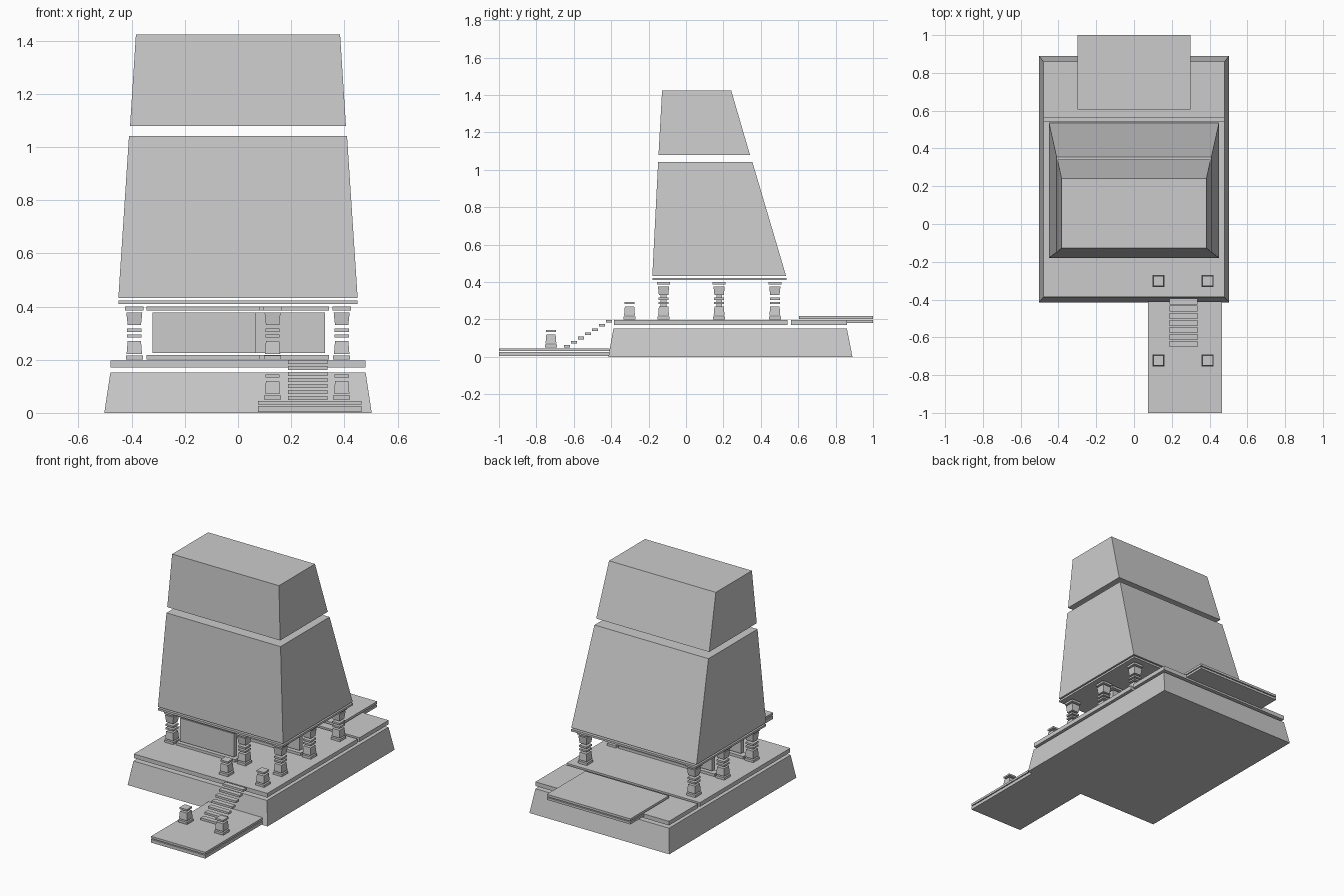
import bpy, bmesh


def frustum(name, bottom, top):
    """Block between two rectangles, each given as (x0, x1, y0, y1, z)."""
    bm = bmesh.new()
    rings = []
    for x0, x1, y0, y1, z in (bottom, top):
        rings.append([bm.verts.new(p) for p in
                      ((x0, y0, z), (x1, y0, z), (x1, y1, z), (x0, y1, z))])
    a, b = rings
    bm.faces.new(a[::-1])
    bm.faces.new(b)
    for i in range(4):
        j = (i + 1) % 4
        bm.faces.new((a[i], a[j], b[j], b[i]))
    mesh = bpy.data.meshes.new(name)
    bm.to_mesh(mesh)
    bm.free()
    obj = bpy.data.objects.new(name, mesh)
    bpy.context.collection.objects.link(obj)
    return obj


def box(name, x0, x1, y0, y1, z0, z1):
    return frustum(name, (x0, x1, y0, y1, z0), (x0, x1, y0, y1, z1))


# Pillar sections above the floor: z0, z1, half width below, half width above
SECTIONS = [
    (0.000, 0.015, 0.032, 0.032),
    (0.022, 0.070, 0.029, 0.025),
    (0.083, 0.094, 0.027, 0.027),
    (0.105, 0.117, 0.027, 0.027),
    (0.130, 0.177, 0.025, 0.030),
    (0.186, 0.200, 0.035, 0.035),
]


def pillar(name, x, y, z, count):
    for i, (z0, z1, r0, r1) in enumerate(SECTIONS[:count]):
        frustum(f"{name}_section_{i}",
                (x - r0, x + r0, y - r0, y + r0, z + z0),
                (x - r1, x + r1, y - r1, y + r1, z + z1))


# Sloped foundation and floor slabs
frustum("foundation", (-0.503, 0.503, -0.415, 0.89, 0), (-0.48, 0.48, -0.388, 0.86, 0.152))
box("floor_slab", -0.48, 0.48, -0.385, 0.542, 0.17, 0.197)
box("rear_floor_slab", -0.48, 0.48, 0.562, 0.86, 0.17, 0.197)

# Rear and front landings, each of two layers
box("rear_landing_lower", -0.30, 0.30, 0.615, 1.0, 0.182, 0.197)
box("rear_landing_upper", -0.30, 0.30, 0.605, 1.0, 0.203, 0.218)
box("front_landing_lower", 0.075, 0.465, -1.0, -0.405, 0.004, 0.025)
box("front_landing_upper", 0.075, 0.465, -1.0, -0.41, 0.031, 0.045)

# Floating stair treads
for i in range(7):
    y, z = -0.636 + i * 0.0375, 0.056 + i * 0.0225
    box(f"stair_tread_{i}", 0.188, 0.336, y - 0.016, y + 0.016, z - 0.007, z + 0.007)

# Full pillars under the roof
for i, (x, y) in enumerate([(-0.39, -0.12), (0.13, -0.12), (0.39, -0.12), (-0.39, 0.177),
                            (0.39, 0.177), (-0.39, 0.475), (0.39, 0.475)]):
    pillar(f"pillar_{i}", x, y, 0.2, 6)

# Short posts beside the stairs
for x in (0.13, 0.39):
    pillar("upper_post", x, -0.302, 0.2, 3)
    pillar("lower_post", x, -0.722, 0.05, 3)

# Wall panels with sill and lintel
for name, x0, x1, y in (("front_wall", -0.322, 0.065, -0.12), ("middle_wall", -0.322, 0.328, 0.177)):
    box(name + "_panel", x0, x1, y - 0.015, y + 0.015, 0.226, 0.377)
    box(name + "_sill", x0 - 0.023, x1 + 0.015, y - 0.025, y + 0.025, 0.2, 0.217)
    box(name + "_lintel", x0 - 0.023, x1 + 0.015, y - 0.025, y + 0.025, 0.386, 0.4)

# Roof plate and the two tapered roof blocks
box("roof_plate", -0.45, 0.45, -0.18, 0.537, 0.41, 0.423)
frustum("roof_lower", (-0.45, 0.45, -0.18, 0.535, 0.433), (-0.41, 0.41, -0.149, 0.355, 1.042))
frustum("roof_upper", (-0.406, 0.406, -0.147, 0.342, 1.08), (-0.384, 0.384, -0.128, 0.242, 1.423))
